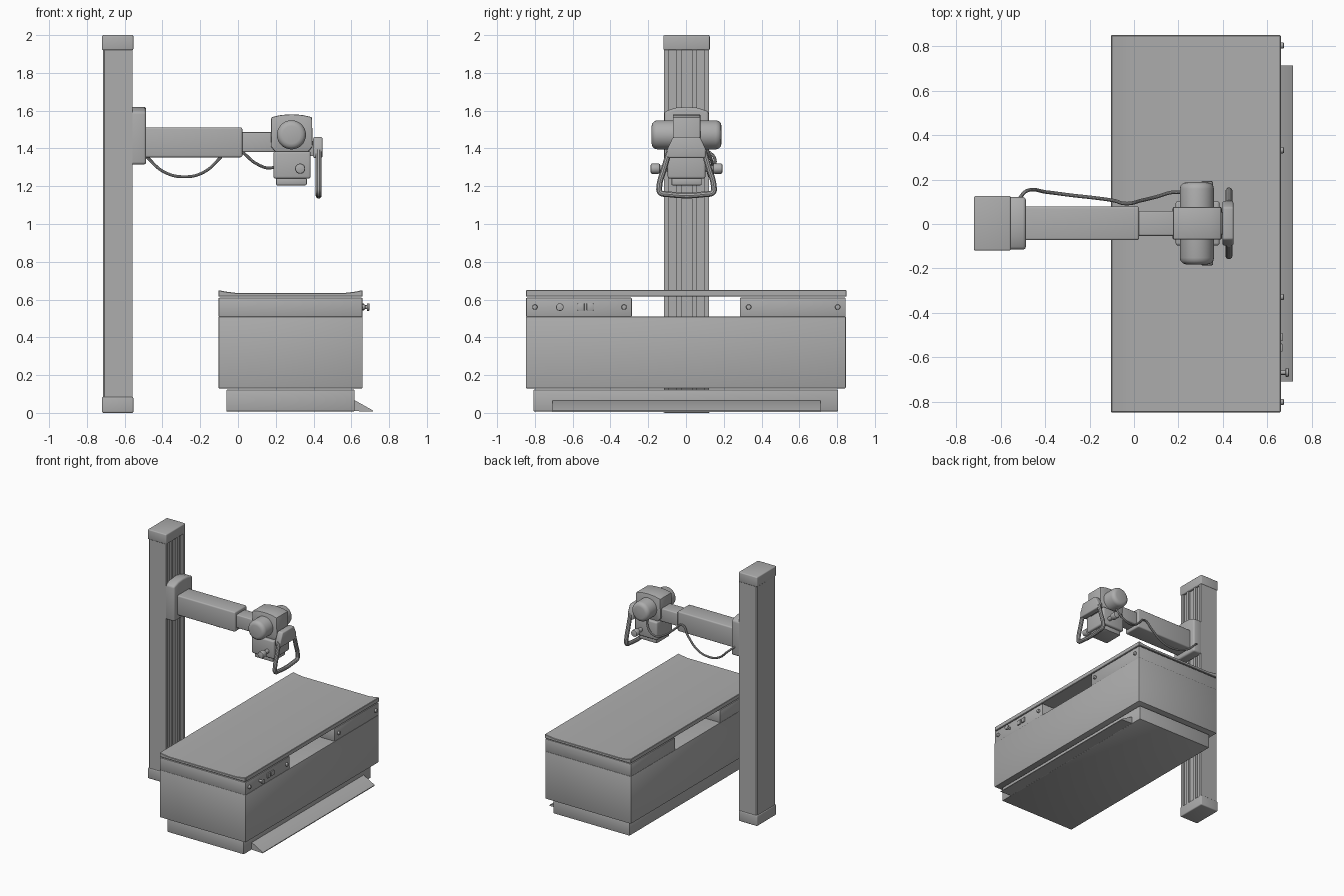
import bpy, bmesh
from math import radians, pi
from mathutils import Matrix

if "Cube" in bpy.data.objects:
    bpy.data.objects.remove(bpy.data.objects["Cube"])

# One mid-grey paint for the whole machine
paint = bpy.data.materials.new("grey_paint")
paint.diffuse_color = (0.42, 0.42, 0.42, 1.0)
paint.use_nodes = True
paint.node_tree.nodes["Principled BSDF"].inputs["Base Color"].default_value = paint.diffuse_color


def smooth(ob):
    ob.data.materials.append(paint)
    bpy.ops.object.select_all(action='DESELECT')
    ob.select_set(True)
    bpy.context.view_layer.objects.active = ob
    bpy.ops.object.shade_smooth_by_angle(angle=radians(35))


def finish(name, bm, bevel=0.0, segs=2):
    """Bevel the sharp edges, make the object and shade it smooth by angle."""
    bmesh.ops.recalc_face_normals(bm, faces=bm.faces)
    if bevel:
        sharp = [e for e in bm.edges if e.calc_face_angle(0) > radians(35)]
        bmesh.ops.bevel(bm, geom=sharp, offset=bevel, segments=segs,
                        profile=0.5, affect='EDGES', clamp_overlap=True)
    me = bpy.data.meshes.new(name)
    bm.to_mesh(me)
    bm.free()
    ob = bpy.data.objects.new(name, me)
    bpy.context.collection.objects.link(ob)
    smooth(ob)
    return ob


def prism(name, pts, axis, lo, hi, bevel=0.0, segs=2):
    """Extrude a 2D outline along an axis (outline uses the other two axes in order)."""
    bm = bmesh.new()

    def place(p, d):
        v = list(p)
        v.insert('xyz'.index(axis), d)
        return bm.verts.new(v)
    a = [place(p, lo) for p in pts]
    b = [place(p, hi) for p in pts]
    n = len(pts)
    bm.faces.new(a)
    bm.faces.new(b[::-1])
    for i in range(n):
        bm.faces.new((a[i], a[(i + 1) % n], b[(i + 1) % n], b[i]))
    return finish(name, bm, bevel, segs)


def box(name, x, y, z, bevel=0.004, segs=2):
    return prism(name, [(x[0], y[0]), (x[1], y[0]), (x[1], y[1]), (x[0], y[1])],
                 'z', z[0], z[1], bevel, segs)


def rod(name, c, r, length, axis, bevel=0.0, segs=2, sides=32):
    bm = bmesh.new()
    rot = Matrix.Rotation(pi / 2, 4, 'X' if axis == 'y' else 'Y')
    bmesh.ops.create_cone(bm, cap_ends=True, segments=sides, radius1=r, radius2=r,
                          depth=length, matrix=Matrix.Translation(c) @ rot)
    return finish(name, bm, bevel, segs)


def tube(name, pts, r):
    cu = bpy.data.curves.new(name, 'CURVE')
    cu.dimensions = '3D'
    cu.bevel_depth = r
    cu.bevel_resolution = 3
    cu.use_fill_caps = True
    sp = cu.splines.new('BEZIER')
    sp.bezier_points.add(len(pts) - 1)
    for bp, p in zip(sp.bezier_points, pts):
        bp.co = p
        bp.handle_left_type = bp.handle_right_type = 'AUTO'
    sp.resolution_u = 8
    ob = bpy.data.objects.new(name, cu)
    bpy.context.collection.objects.link(ob)
    bpy.ops.object.select_all(action='DESELECT')
    ob.select_set(True)
    bpy.context.view_layer.objects.active = ob
    bpy.ops.object.convert(target='MESH')
    smooth(bpy.context.view_layer.objects.active)


CY = 0.003  # centre line of the column and arm

# Column: extrusion with guide grooves in the face towards the table
half = [(-0.715, 0.11), (-0.707, 0.119), (-0.558, 0.119), (-0.558, 0.095), (-0.573, 0.095),
        (-0.573, 0.055), (-0.558, 0.055), (-0.558, 0.028), (-0.573, 0.028)]
outline = [(x, CY + y) for x, y in half] + [(x, CY - y) for x, y in reversed(half)]
prism("column", outline, 'z', 0.02, 1.98)
for name, z in (("column_foot_cap", (0, 0.085)), ("column_top_cap", (1.92, 2.0))):
    box(name, (-0.72, -0.554), (CY - 0.123, CY + 0.123), z, 0.008, 3)

# Carriage and telescopic arm
prism("carriage", [(CY - 0.118, 1.315), (CY + 0.118, 1.315), (CY + 0.118, 1.595), (CY + 0.06, 1.615),
                   (CY, 1.62), (CY - 0.06, 1.615), (CY - 0.118, 1.595)], 'x', -0.57, -0.486, 0.014, 3)
box("outer_arm", (-0.495, 0.023), (CY - 0.076, CY + 0.076), (1.353, 1.512), 0.01, 3)
box("inner_arm", (0.0, 0.2), (CY - 0.056, CY + 0.056), (1.38, 1.486), 0.008, 3)

# Tube head: centre housing with a crowned top, and a cross drum
prism("head_housing", [(0.174, 1.41), (0.2, 1.38), (0.37, 1.38), (0.395, 1.41), (0.392, 1.565),
                       (0.342, 1.577), (0.284, 1.581), (0.227, 1.577), (0.176, 1.565)],
      'y', CY - 0.073, CY + 0.073, 0.006)
rod("head_drum", (0.283, CY, 1.472), 0.077, 0.37, 'y', 0.03, 3)

# Collimator with its lens frame and two side knobs
box("collimator", (0.187, 0.385), (CY - 0.1, CY + 0.1), (1.24, 1.385), 0.012, 3)
box("collimator_lens_frame", (0.202, 0.364), (CY - 0.08, CY + 0.08), (1.205, 1.245), 0.006)
for side, tag in ((-1, "front"), (1, "back")):
    rod(f"{tag}_collimator_knob", (0.329, CY + side * 0.165, 1.293), 0.027, 0.05, 'y', 0.008)
    rod(f"{tag}_knob_shaft", (0.329, CY + side * 0.12, 1.293), 0.016, 0.08, 'y')

# Control panel and handle loop
prism("control_panel", [(CY - 0.1, 1.35), (CY + 0.1, 1.35), (CY + 0.1, 1.4), (CY + 0.072, 1.46),
                        (CY - 0.072, 1.46), (CY - 0.1, 1.4)], 'x', 0.398, 0.447, 0.008, 3)
box("panel_mount", (0.37, 0.41), (CY - 0.05, CY + 0.05), (1.36, 1.44))
arc = [(0.09, 1.39), (0.12, 1.29), (0.144, 1.2), (0.14, 1.168), (0.1, 1.158)]
loop = [(0.427, CY + y, z) for y, z in arc] + [(0.427, CY - y, z) for y, z in reversed(arc)]
tube("handle_loop", loop, 0.016)

# Sagging cable behind the arm
tube("arm_cable", [(-0.52, 0.11, 1.39), (-0.48, 0.15, 1.352), (-0.39, 0.143, 1.275),
                   (-0.28, 0.129, 1.25), (-0.18, 0.118, 1.275), (-0.09, 0.105, 1.355),
                   (-0.03, 0.092, 1.42), (0.03, 0.105, 1.375), (0.1, 0.122, 1.318),
                   (0.18, 0.143, 1.298), (0.25, 0.13, 1.35), (0.27, 0.1, 1.42)], 0.008)

# Table top with raised long edges
prism("table_top", [(-0.103, 0.615), (0.66, 0.615), (0.66, 0.65), (0.622, 0.642), (0.572, 0.636),
                    (-0.015, 0.636), (-0.065, 0.642), (-0.103, 0.65)], 'y', -0.847, 0.849, 0.003, 1)

# Support blocks at both ends, with an open gap between
for tag, y in (("front", (-0.847, -0.287)), ("back", (0.285, 0.845))):
    box(f"{tag}_top_support", (-0.103, 0.659), y, (0.508, 0.61), 0.005)

# Table body and plinth
box("table_body", (-0.103, 0.66), (-0.847, 0.846), (0.13, 0.51), 0.004)
box("plinth", (-0.062, 0.617), (-0.808, 0.805), (0.008, 0.123), 0.004)

# Sloping foot pedal along the plinth
prism("foot_pedal", [(0.605, 0.066), (0.62, 0.066), (0.716, 0.012), (0.716, 0.006), (0.605, 0.01)],
      'y', -0.708, 0.712)

# Bolts, knob and buttons on the side of the supports
for i, y in enumerate((-0.8, -0.328, 0.332, 0.803)):
    rod(f"support_bolt_{i + 1}", (0.662, y, 0.56), 0.014, 0.026, 'x', 0.006, sides=16)
rod("control_knob_shaft", (0.669, -0.668, 0.56), 0.01, 0.035, 'x', sides=16)
rod("control_knob", (0.689, -0.668, 0.56), 0.02, 0.014, 'x', 0.004)
for i, y in enumerate((-0.556, -0.508)):
    box(f"square_button_{i + 1}", (0.65, 0.668), (y - 0.018, y + 0.018), (0.542, 0.58), 0.003)
